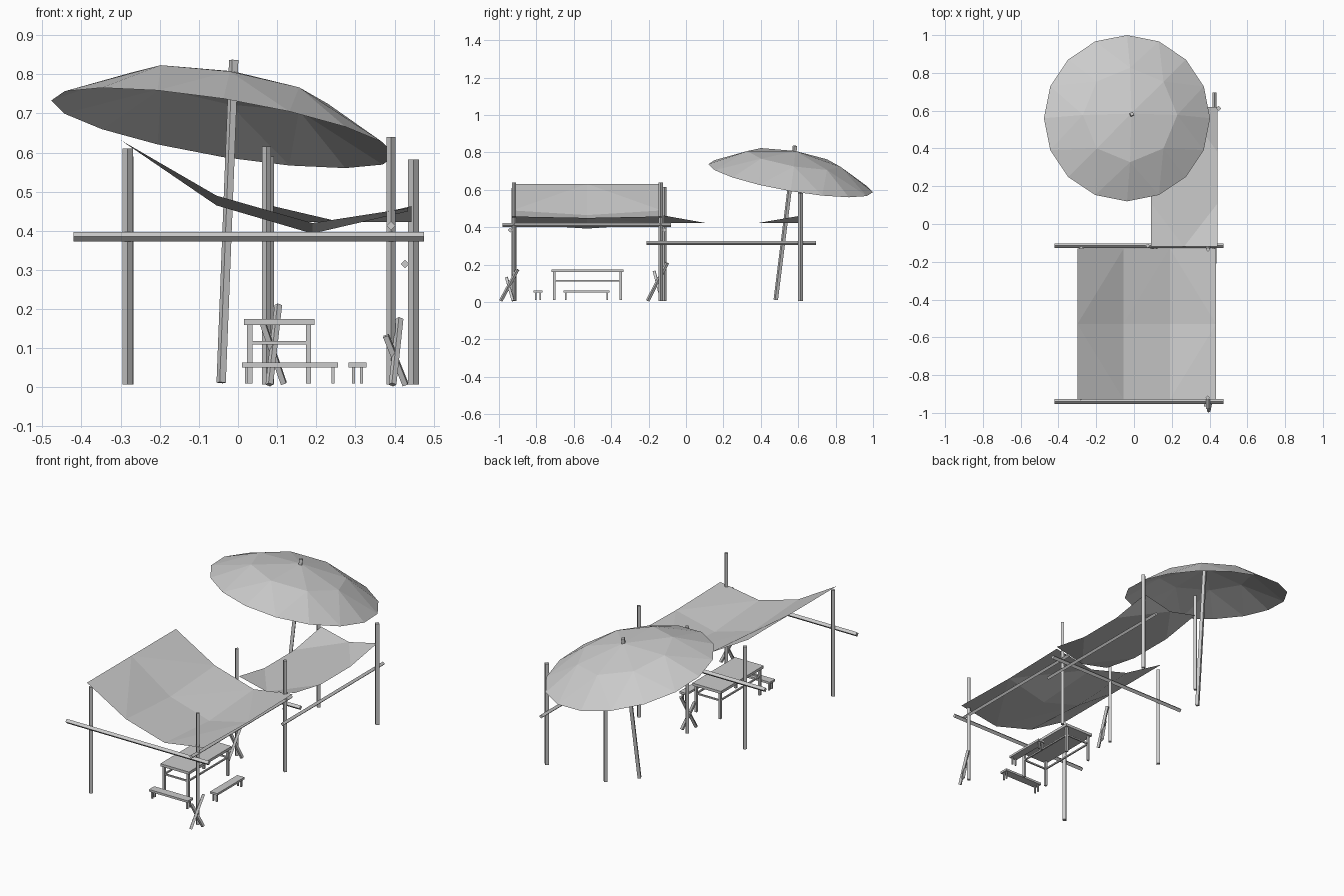
import bpy, bmesh, math
from mathutils import Vector, Matrix

cube = bpy.data.objects.get("Cube")
if cube:
    bpy.data.objects.remove(cube)

grey = bpy.data.materials.new("plain_grey")
grey.use_nodes = True
GREY = (0.6, 0.6, 0.6, 1)
grey.diffuse_color = GREY
grey.node_tree.nodes["Principled BSDF"].inputs["Base Color"].default_value = GREY


def finish(name, bm):
    mesh = bpy.data.meshes.new(name)
    bm.to_mesh(mesh)
    bm.free()
    mesh.materials.append(grey)
    obj = bpy.data.objects.new(name, mesh)
    bpy.context.scene.collection.objects.link(obj)
    return obj


def pole(name, a, b, r=0.012):
    """Four-sided pole between two points, corners facing the axes."""
    a, b = Vector(a), Vector(b)
    axis = b - a
    bm = bmesh.new()
    turn = axis.to_track_quat('Z', 'Y').to_matrix().to_4x4()
    bmesh.ops.create_cone(bm, cap_ends=True, segments=4, radius1=r, radius2=r,
                          depth=axis.length,
                          matrix=Matrix.Translation((a + b) / 2) @ turn)
    return finish(name, bm)


def add_box(bm, lo, hi):
    lo, hi = Vector(lo), Vector(hi)
    size = Matrix.Diagonal((*(hi - lo), 1))
    bmesh.ops.create_cube(bm, size=1, matrix=Matrix.Translation((lo + hi) / 2) @ size)


def cloth(name, xs, ys, height):
    """Sheet on a grid, each point lifted by the height rule."""
    bm = bmesh.new()
    rows = [[bm.verts.new((x, y, height(i, j))) for i, x in enumerate(xs)]
            for j, y in enumerate(ys)]
    for j in range(len(ys) - 1):
        for i in range(len(xs) - 1):
            bm.faces.new((rows[j][i], rows[j][i + 1], rows[j + 1][i + 1], rows[j + 1][i]))
    bmesh.ops.triangulate(bm, faces=bm.faces[:])
    return finish(name, bm)


def bench(name, x0, x1, y0, y1, top, thick, leg, inset, rails=False):
    """Slab on four square legs, with optional rails between the legs."""
    bm = bmesh.new()
    add_box(bm, (x0, y0, top - thick), (x1, y1, top))
    lx = (x0 + inset, x1 - inset)
    ly = (y0 + inset, y1 - inset)
    h = leg / 2
    for x in lx:
        for y in ly:
            add_box(bm, (x - h, y - h, 0.01), (x + h, y + h, top - thick))
    if rails:
        z0, z1, t = 0.11, 0.118, 0.004
        for x in lx:
            add_box(bm, (x - t, ly[0], z0), (x + t, ly[1], z1))
        for y in ly:
            add_box(bm, (lx[0], y - t, z0), (lx[1], y + t, z1))
    return finish(name, bm)


# Upright poles: x, y, height, radius
uprights = {
    "front_right_post": (-0.282, -0.92, 0.61, 0.0135),
    "middle_right_post": (-0.28, -0.13, 0.59, 0.0135),
    "front_left_post": (0.391, -0.92, 0.64, 0.0115),
    "middle_left_post": (0.391, -0.135, 0.64, 0.0115),
    "middle_inner_post": (0.073, -0.115, 0.615, 0.0115),
    "back_inner_post": (0.08, 0.61, 0.59, 0.0115),
    "back_left_post": (0.448, 0.612, 0.582, 0.014),
}
for name, (x, y, h, r) in uprights.items():
    pole(name, (x, y, 0.007), (x, y, h), r)

# Horizontal beams
for name, y in (("front_beam", -0.94), ("middle_beam", -0.115)):
    pole(name, (-0.42, y, 0.385), (0.475, y, 0.385), 0.0125)
pole("front_side_beam", (0.391, -0.98, 0.413), (0.391, -0.08, 0.413), 0.011)
pole("back_side_beam", (0.427, -0.21, 0.315), (0.427, 0.695, 0.315), 0.011)

# Crossed stakes at the foot of two posts
pole("front_stake_a", (0.395, -0.99, 0.007), (0.413, -0.9, 0.175), 0.01)
pole("front_stake_b", (0.428, -0.925, 0.007), (0.378, -0.96, 0.132), 0.01)
pole("middle_stake_a", (0.08, -0.205, 0.007), (0.103, -0.1, 0.21), 0.01)
pole("middle_stake_b", (0.117, -0.13, 0.01), (0.063, -0.17, 0.165), 0.01)

# Front awning: high on the right, sagging along the middle row
edge = (0.632, 0.49, 0.42, 0.458)
sag = (0.632, 0.465, 0.393, 0.45)
cloth("front_awning", (-0.3, -0.055, 0.19, 0.435), (-0.93, -0.53, -0.13),
      lambda i, j: sag[i] if j == 1 else edge[i])

# Back awning: only the corners are raised
cloth("back_awning", (0.09, 0.265, 0.443), (-0.12, 0.11, 0.38, 0.62),
      lambda i, j: 0.463 if i in (0, 2) and j in (0, 3) else 0.422)

# Table and benches
bench("table", 0.015, 0.195, -0.72, -0.335, 0.175, 0.015, 0.013, 0.015, rails=True)
bench("front_bench", 0.01, 0.255, -0.815, -0.768, 0.063, 0.012, 0.008, 0.012)
bench("side_bench", 0.283, 0.328, -0.655, -0.41, 0.063, 0.012, 0.008, 0.012)


# Tilted parasol canopy
def canopy_point(r, h, angle):
    x, y = r * math.cos(angle), r * math.sin(angle)
    return (-0.037 + x + 0.16 * h, 0.56 + y + 0.17 * h, 0.663 - 0.16 * x - 0.17 * y + h)


bm = bmesh.new()
N = 16
rim = [bm.verts.new(canopy_point(0.44, 0, math.tau * k / N)) for k in range(N)]
mid = [bm.verts.new(canopy_point(0.25, 0.102, math.tau * k / 8)) for k in range(8)]
apex = bm.verts.new(canopy_point(0, 0.145, 0))
for k in range(8):
    a, b = mid[k], mid[(k + 1) % 8]
    r0, r1, r2 = rim[2 * k], rim[2 * k + 1], rim[(2 * k + 2) % N]
    for tri in ((a, r0, r1), (a, r1, b), (b, r1, r2), (apex, a, b)):
        bm.faces.new(tri)
finish("parasol_canopy", bm)
pole("parasol_pole", (-0.043, 0.48, 0.012), (-0.011, 0.583, 0.836), 0.0125)
